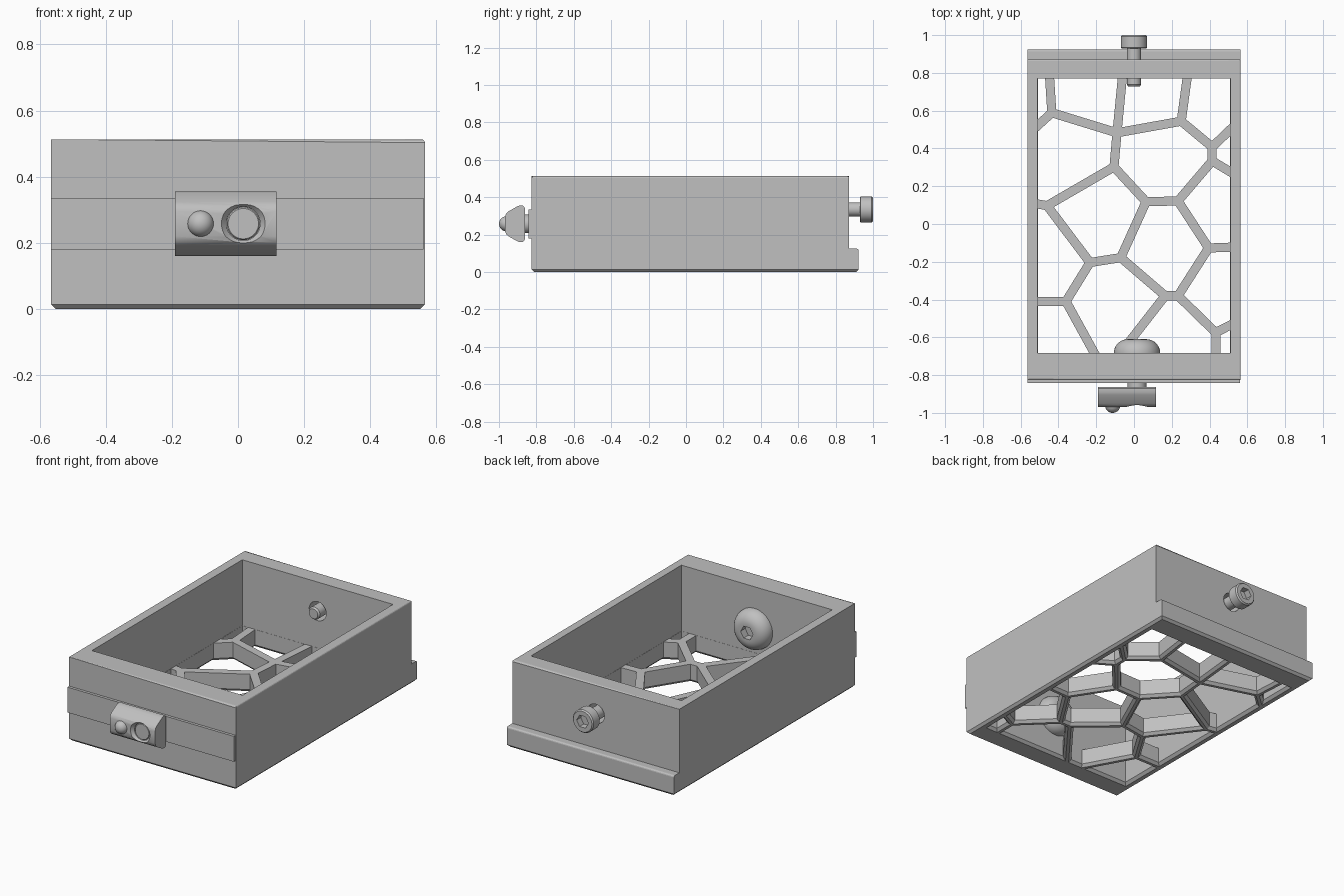
import bpy, bmesh, math
from mathutils import Vector

cube = bpy.data.objects.get("Cube")
if cube:
    bpy.data.objects.remove(cube, do_unlink=True)

grey = bpy.data.materials.new("plain grey")
grey.use_nodes = True
colour = (0.527, 0.527, 0.527, 1)
grey.diffuse_color = colour
grey.node_tree.nodes["Principled BSDF"].inputs["Base Color"].default_value = colour


def finish(bm, name):
    bmesh.ops.recalc_face_normals(bm, faces=bm.faces)
    mesh = bpy.data.meshes.new(name)
    bm.to_mesh(mesh)
    bm.free()
    mesh.materials.append(grey)
    obj = bpy.data.objects.new(name, mesh)
    bpy.context.collection.objects.link(obj)
    return obj


def loft(bm, rings):
    """Join closed rings of points and cap both ends."""
    loops = [[bm.verts.new(p) for p in ring] for ring in rings]
    n = len(loops[0])
    for a, b in zip(loops, loops[1:]):
        for i in range(n):
            j = (i + 1) % n
            bm.faces.new((a[i], a[j], b[j], b[i]))
    bm.faces.new(loops[0])
    bm.faces.new(loops[-1])


def prism(profile, x0, x1):
    """Extrude a (y, z) profile along x."""
    bm = bmesh.new()
    loft(bm, [[(x, y, z) for y, z in profile] for x in (x0, x1)])
    return bm


def box(x0, x1, y0, y1, z0, z1):
    return prism([(y0, z0), (y1, z0), (y1, z1), (y0, z1)], x0, x1)


def lathe(name, profile, x, z, sides=40):
    """Turn a (y, radius) profile about an axis parallel to y."""
    bm = bmesh.new()
    turns = [2 * math.pi * i / sides for i in range(sides)]
    loft(bm, [[(x + r * math.cos(t), y, z + r * math.sin(t)) for t in turns]
              for y, r in profile])
    return finish(bm, name)


def activate(obj):
    bpy.ops.object.select_all(action='DESELECT')
    obj.select_set(True)
    bpy.context.view_layer.objects.active = obj


def cut(obj, cutter):
    cutter.hide_render = True
    mod = obj.modifiers.new("cut", 'BOOLEAN')
    mod.operation, mod.solver, mod.object = 'DIFFERENCE', 'EXACT', cutter
    activate(obj)
    bpy.ops.object.modifier_apply(modifier=mod.name)
    bpy.data.objects.remove(cutter, do_unlink=True)


def smooth(obj):
    activate(obj)
    bpy.ops.object.shade_smooth_by_angle(angle=math.radians(32))


# Tray body with a stepped lip at the back
HALF, TOP, FLOOR = 0.565, 0.513, 0.11
FRONT, BACK, LIP = -0.825, 0.872, 0.923
bm = prism([(FRONT, 0), (LIP, 0), (LIP, 0.125), (BACK, 0.125), (BACK, TOP), (FRONT, TOP)],
           -HALF, HALF)


def bevel(test, width, segments):
    edges = [e for e in bm.edges if all(test(v.co) for v in e.verts)]
    bmesh.ops.bevel(bm, geom=edges, offset=width, segments=segments,
                    affect='EDGES', profile=0.5)


bevel(lambda c: c.z < 0.001, 0.014, 1)
bevel(lambda c: c.z > TOP - 0.001, 0.01, 3)
bevel(lambda c: c.y > LIP - 0.001 and c.z > 0.1, 0.01, 3)
tray = finish(bm, "tray_body")
cut(tray, finish(box(-0.51, 0.51, -0.684, 0.77, FLOOR, 0.7), "cavity_cutter"))

# Web floor: corner points of the cells, then each cell as a string of points
L, R, B, T = -0.533, 0.533, -0.707, 0.793
nodes = {
    'A': (-0.435, 0.589), 'B': (-0.09, 0.483), 'C': (0.25, 0.544), 'D': (0.414, 0.408),
    'E': (0.414, 0.334), 'F': (0.233, 0.122), 'G': (0.064, 0.118), 'H': (-0.106, 0.302),
    'I': (-0.46, 0.097), 'J': (-0.233, -0.204), 'K': (-0.07, -0.178), 'L': (-0.36, -0.41),
    'M': (0.165, -0.38), 'P': (0.233, -0.38), 'N': (0.395, -0.127), 'O': (0.433, -0.575),
    'a': (-0.448, T), 'b': (-0.06, T), 'c': (0.284, T), 'd': (R, 0.522), 'e': (R, 0.262),
    'f': (R, -0.122), 'g': (R, -0.523), 'h': (0.433, B), 'i': (-0.09, B), 'j': (-0.197, B),
    'k': (L, -0.41), 'l': (L, 0.11), 'm': (L, 0.5),
    'w': (L, T), 'x': (R, T), 'y': (R, B), 'z': (L, B)}
cells = ("wmAa aABb bBCc cCDdx dDEe eEFNf CBHGFED mlIHBA IJKGH lkLJI "
         "kzjL LjiMKJ KMPNFG NPOgf PMihO Ohyg").split()


def inset(points, distance):
    """Move every side of a polygon inward by a distance."""
    pts = [Vector(p) for p in points]
    if sum(p.cross(q) for p, q in zip(pts, pts[1:] + pts[:1])) < 0:
        pts.reverse()
    result = []
    for i, p in enumerate(pts):
        u = (p - pts[i - 1]).normalized()
        v = (pts[(i + 1) % len(pts)] - p).normalized()
        n, m = Vector((-u.y, u.x)), Vector((-v.y, v.x))
        result.append(p + (n + m) * distance / (1 + n.dot(m)))
    return result


bm = bmesh.new()
for cell in cells:
    corners = [nodes[c] for c in cell]
    loft(bm, [[(p.x, p.y, z) for p in inset(corners, d)]
              for z, d in ((-0.02, 0.009), (0, 0.009), (0.016, 0.024), (FLOOR + 0.03, 0.024))])
cut(tray, finish(bm, "cell_cutter"))

# Clearance hole for the back bolt
BOLT_Z, NUT_X, NUT_Z = 0.335, 0.016, 0.258
cut(tray, lathe("hole_cutter", [(0.7, 0.058), (0.9, 0.058)], 0, BOLT_Z))

# Raised rail along the front
finish(box(-HALF, HALF - 0.004, -0.842, FRONT + 0.002, 0.18, 0.335), "front_rail")

# Slot nut with a chamfered threaded hole
upper = [(-0.862, 0.085), (-0.872, 0.098), (-0.89, 0.098), (-0.905, 0.092),
         (-0.95, 0.066), (-0.962, 0.055), (-0.968, 0.038)]
outline = [(y, NUT_Z + h) for y, h in upper] + [(y, NUT_Z - h) for y, h in reversed(upper)]
nut = finish(prism(outline, -0.19, 0.117), "slot_nut")
cut(nut, lathe("nut_hole_cutter", [(-0.99, 0.066), (-0.968, 0.066), (-0.95, 0.051),
                                   (-0.84, 0.051)], NUT_X, NUT_Z))
smooth(nut)

# Spring ball in the nut
bm = bmesh.new()
bmesh.ops.create_uvsphere(bm, u_segments=32, v_segments=16, radius=0.04)
bmesh.ops.translate(bm, verts=bm.verts, vec=(-0.113, -0.96, NUT_Z))
smooth(finish(bm, "spring_ball"))

# Domed bolt through the front wall
dome = [(-0.684 + 0.074 * math.sin(t), 0.05 + 0.073 * math.cos(t))
        for t in (math.radians(a) for a in range(0, 91, 10))]
front_bolt = lathe("front_bolt", [(-0.95, 0.046), (-0.945, 0.05), (-0.69, 0.05),
                                  (-0.69, 0.123)] + dome, NUT_X, NUT_Z)
cut(front_bolt, lathe("socket_cutter", [(-0.655, 0.042), (-0.5, 0.042)], NUT_X, NUT_Z, 6))
smooth(front_bolt)

# Cap bolt through the back wall
back_bolt = lathe("back_bolt", [(0.728, 0.03), (0.738, 0.038), (0.93, 0.038), (0.93, 0.066),
                                (0.934, 0.07), (0.992, 0.07), (1.0, 0.063)], 0, BOLT_Z)
cut(back_bolt, lathe("socket_cutter", [(0.96, 0.04), (1.1, 0.04)], 0, BOLT_Z, 6))
smooth(back_bolt)
